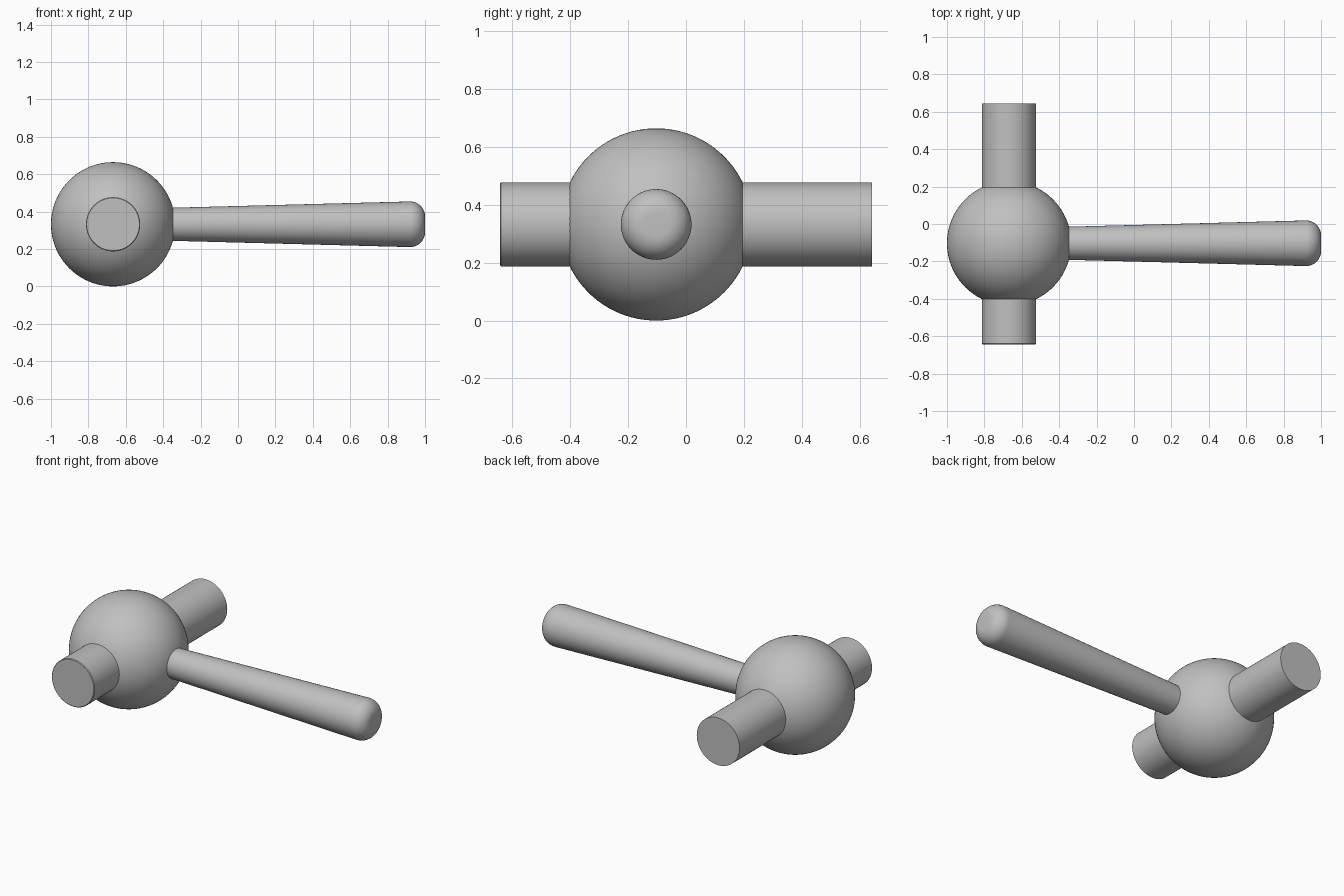
import bpy
import math
from mathutils import Matrix

if "Cube" in bpy.data.objects:
    bpy.data.objects.remove(bpy.data.objects["Cube"], do_unlink=True)

R = 0.332                      # ball radius
CX, CY, CZ = -0.668, -0.103, R  # ball centre

grey = bpy.data.materials.new("plain grey")
grey.use_nodes = True
grey.diffuse_color = (0.53, 0.53, 0.53, 1)
grey.node_tree.nodes["Principled BSDF"].inputs["Base Color"].default_value = (0.53, 0.53, 0.53, 1)


def finish(obj, name):
    obj.name = name
    obj.data.materials.append(grey)
    bpy.ops.object.select_all(action="DESELECT")
    obj.select_set(True)
    bpy.context.view_layer.objects.active = obj
    bpy.ops.object.shade_smooth_by_angle(angle=math.radians(35))


def lathe(name, profile, matrix, sides=64):
    """Spin (radius, height) points about local z and close both ends."""
    verts, faces = [], []
    for r, h in profile:
        for i in range(sides):
            a = math.tau * i / sides
            verts.append((r * math.cos(a), r * math.sin(a), h))
    for k in range(len(profile) - 1):
        for i in range(sides):
            j = (i + 1) % sides
            lo, hi = k * sides, (k + 1) * sides
            faces.append((lo + i, lo + j, hi + j, hi + i))
    faces.append(tuple(reversed(range(sides))))
    faces.append(tuple(range(len(verts) - sides, len(verts))))
    mesh = bpy.data.meshes.new(name)
    mesh.from_pydata(verts, [], faces)
    obj = bpy.data.objects.new(name, mesh)
    bpy.context.collection.objects.link(obj)
    obj.matrix_world = matrix
    finish(obj, name)


# Central ball
bpy.ops.mesh.primitive_uv_sphere_add(segments=96, ring_count=48, radius=R, location=(CX, CY, CZ))
finish(bpy.context.object, "ball")

# Straight shaft through the ball, front edge slightly eased
lathe("shaft", [(0.145, -0.643), (0.145, 0.639), (0.141, 0.643)],
      Matrix.Translation((CX, 0, CZ)) @ Matrix.Rotation(math.pi / 2, 4, "X"))

# Tapered handle with a rounded tip
fillet = 0.08
tip = [(0.122 - fillet + fillet * math.cos(a), 1 - fillet + fillet * math.sin(a))
       for a in (math.pi / 2 * i / 12 for i in range(13))]
lathe("handle", [(0.08, CX), (0.0885, -0.35)] + tip,
      Matrix.Translation((0, CY, CZ)) @ Matrix.Rotation(math.pi / 2, 4, "Y"))
